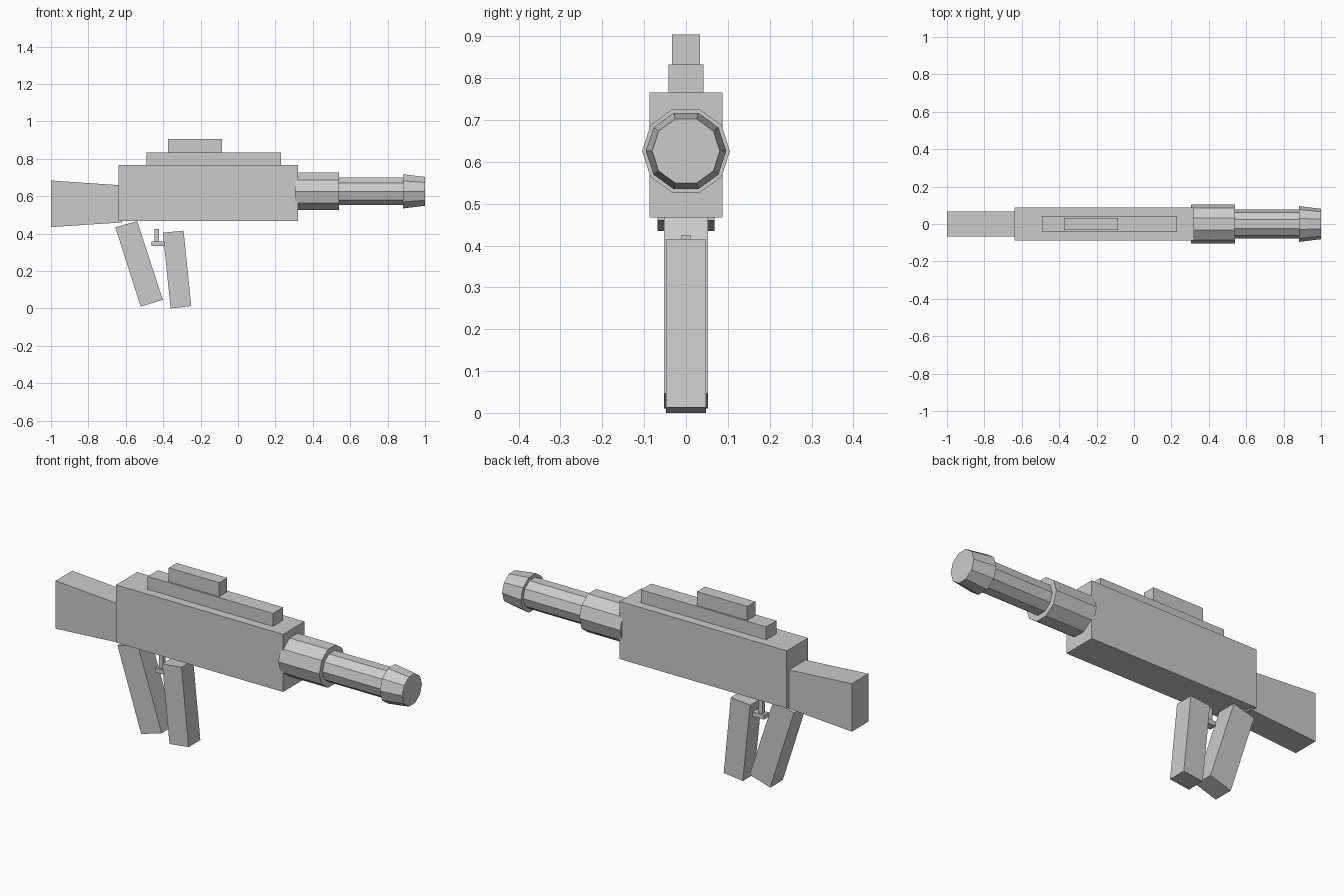
import bpy, bmesh, math

if "Cube" in bpy.data.objects:
    bpy.data.objects.remove(bpy.data.objects["Cube"])


def finish(name, bm):
    bmesh.ops.recalc_face_normals(bm, faces=bm.faces)
    mesh = bpy.data.meshes.new(name)
    bm.to_mesh(mesh)
    bm.free()
    bpy.context.collection.objects.link(bpy.data.objects.new(name, mesh))


def slab(name, profile, half_width):
    """Extrude a side (x, z) outline symmetrically across y."""
    bm = bmesh.new()
    near = bm.faces.new([bm.verts.new((x, -half_width, z)) for x, z in profile])
    ext = bmesh.ops.extrude_face_region(bm, geom=[near], use_keep_orig=True)
    verts = [v for v in ext["geom"] if isinstance(v, bmesh.types.BMVert)]
    bmesh.ops.translate(bm, verts=verts, vec=(0, 2 * half_width, 0))
    finish(name, bm)


def box(name, x0, x1, z0, z1, half_width):
    slab(name, [(x0, z0), (x1, z0), (x1, z1), (x0, z1)], half_width)


def tube(name, x0, x1, r0, r1, z=0.626, sides=10):
    """Closed ten-sided cylinder or cone along x, flat side up."""
    bm = bmesh.new()
    rings = []
    for x, r in ((x0, r0), (x1, r1)):
        angles = [2 * math.pi * i / sides for i in range(sides)]
        rings.append([bm.verts.new((x, r * math.cos(a), z + r * math.sin(a))) for a in angles])
        bm.faces.new(rings[-1])
    for i in range(sides):
        j = (i + 1) % sides
        bm.faces.new((rings[0][i], rings[0][j], rings[1][j], rings[1][i]))
    finish(name, bm)


# Receiver with stepped top rail
box("body", -0.64, 0.32, 0.467, 0.766, 0.0875)
box("top_rail", -0.49, 0.23, 0.766, 0.833, 0.042)
box("sight_block", -0.375, -0.085, 0.833, 0.905, 0.033)

# Tapered shoulder stock
slab("stock", [(-1.0, 0.435), (-0.62, 0.46), (-0.62, 0.658), (-1.0, 0.684)], 0.068)

# Barrel sections
tube("barrel_sleeve", 0.305, 0.54, 0.105, 0.105)
tube("barrel", 0.54, 0.885, 0.077, 0.077)
tube("muzzle", 0.882, 1.0, 0.096, 0.081)

# Slanted rear grip and magazine
slab("rear_grip", [(-0.656, 0.434), (-0.52, 0.01), (-0.402, 0.046), (-0.539, 0.467)], 0.052)
slab("magazine", [(-0.402, 0.405), (-0.36, 0.0), (-0.25, 0.013), (-0.291, 0.416)], 0.048)

# Trigger
box("trigger_post", -0.447, -0.423, 0.35, 0.425, 0.011)
box("trigger_foot", -0.462, -0.395, 0.335, 0.358, 0.02)
